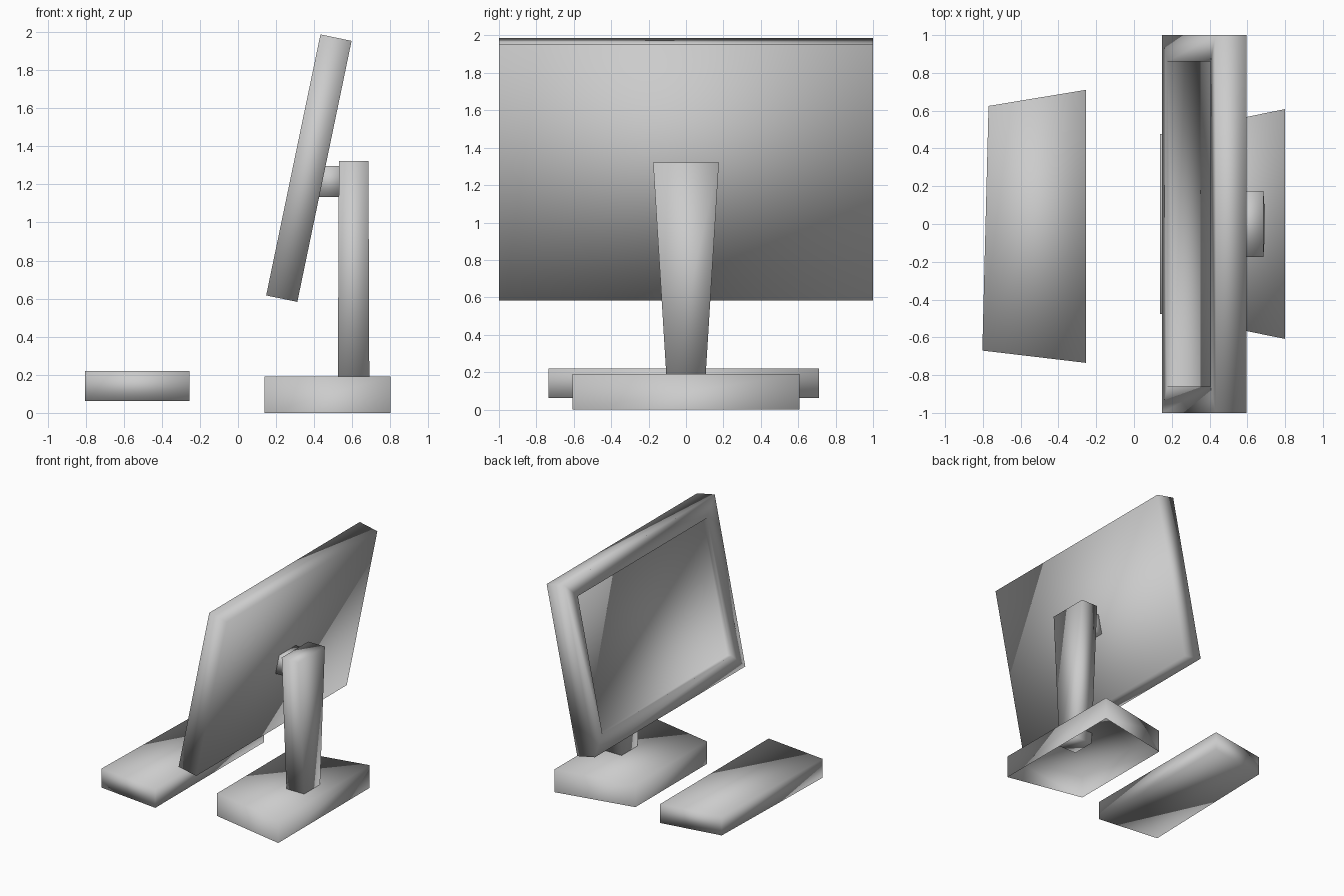
import bpy, bmesh, math
from mathutils import Matrix

old = bpy.data.objects.get("Cube")
if old:
    bpy.data.objects.remove(old, do_unlink=True)

grey = bpy.data.materials.new("plain_grey")
grey.use_nodes = True
grey.diffuse_color = (0.6, 0.6, 0.6, 1)
grey.node_tree.nodes["Principled BSDF"].inputs["Base Color"].default_value = (0.6, 0.6, 0.6, 1)


def add_object(name, bm):
    """Turn a bmesh into a smooth shaded grey object."""
    bmesh.ops.recalc_face_normals(bm, faces=bm.faces)
    for face in bm.faces:
        face.smooth = True
    mesh = bpy.data.meshes.new(name)
    bm.to_mesh(mesh)
    bm.free()
    mesh.materials.append(grey)
    obj = bpy.data.objects.new(name, mesh)
    bpy.context.collection.objects.link(obj)
    return obj


def prism(name, bottom, top, z0, z1, open_bottom=False):
    """Four-sided block between two outlines."""
    bm = bmesh.new()
    low = [bm.verts.new((x, y, z0)) for x, y in bottom]
    high = [bm.verts.new((x, y, z1)) for x, y in top]
    bm.faces.new(high)
    if not open_bottom:
        bm.faces.new(low[::-1])
    for i in range(4):
        j = (i + 1) % 4
        bm.faces.new((low[i], low[j], high[j], high[i]))
    return add_object(name, bm)


def trapezoid(x0, half0, x1, half1):
    return [(x0, -half0), (x1, -half1), (x1, half1), (x0, half0)]


# Hollow foot, open underneath
foot = trapezoid(0.138, 0.475, 0.80, 0.608)
prism("base", foot, foot, 0, 0.19, open_bottom=True)

# Upright that widens towards the top and reaches into the foot
prism("stand_column", trapezoid(0.524, 0.10, 0.69, 0.10),
      trapezoid(0.53, 0.176, 0.685, 0.176), 0.10, 1.322)

# Short arm between column and monitor
arm = trapezoid(0.40, 0.11, 0.56, 0.11)
prism("monitor_arm", arm, arm, 1.135, 1.297)

# Keyboard slab, slightly skewed
keys = [(-0.803, -0.67), (-0.255, -0.735), (-0.255, 0.71), (-0.77, 0.625)]
prism("keyboard", keys, keys, 0.062, 0.22)

# Tilted monitor with a recessed screen on the -x side
depth, height = 0.167, 1.40
bm = bmesh.new()
bmesh.ops.create_cube(bm, size=1)
bmesh.ops.scale(bm, vec=(depth, 2, height), verts=bm.verts)
bmesh.ops.translate(bm, vec=(depth / 2, 0, height / 2), verts=bm.verts)
bm.normal_update()
front = min(bm.faces, key=lambda f: f.calc_center_median().x)
bmesh.ops.inset_region(bm, faces=[front], thickness=0.14, use_even_offset=True)
screen = bmesh.ops.extrude_face_region(bm, geom=[front])
bmesh.ops.translate(bm, vec=(0.04, 0, 0),
                    verts=[g for g in screen["geom"] if isinstance(g, bmesh.types.BMVert)])
if front.is_valid:
    bmesh.ops.delete(bm, geom=[front], context='FACES_ONLY')
bm.transform(Matrix.Translation((0.148, 0, 0.617)) @ Matrix.Rotation(0.205, 4, 'Y'))
add_object("monitor", bm)
